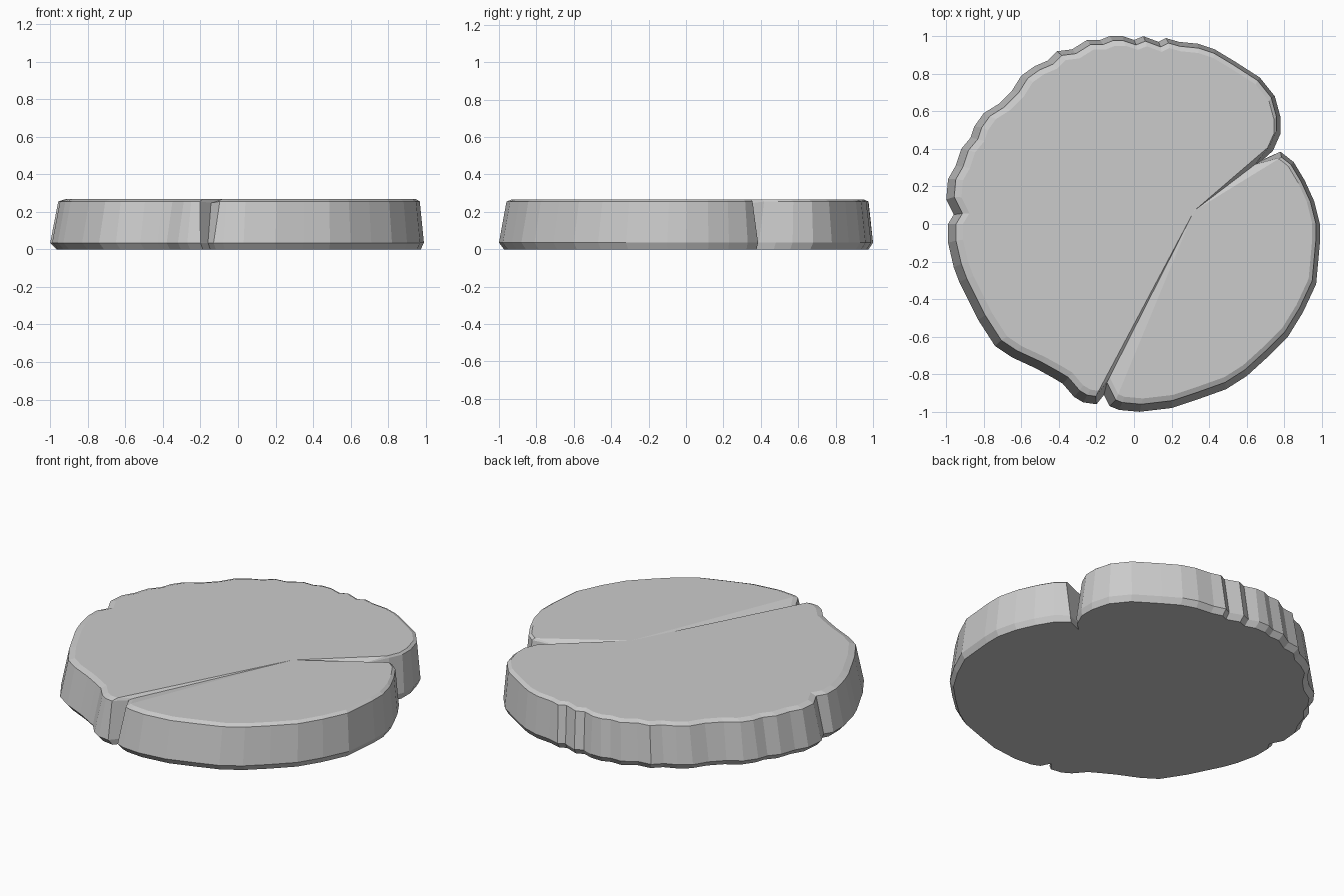
import bpy
import bmesh
from mathutils import Vector

default_cube = bpy.data.objects.get("Cube")
if default_cube:
    bpy.data.objects.remove(default_cube, do_unlink=True)

# Widest outline of the slab, counterclockwise, with a deep split and two small cracks
OUTLINE = [
    (.99, -.1), (.99, 0), (.96, .12), (.91, .23), (.85, .33), (.78, .385),
    (.69, .345), (.74, .39), (.78, .48), (.78, .57), (.75, .68), (.67, .78),
    (.53, .87), (.43, .93), (.34, .96), (.24, .97), (.17, .99), (.13, .97),
    (.05, 1), (0, .98), (-.06, 1), (-.13, 1), (-.18, .98), (-.25, .98),
    (-.33, .93), (-.41, .92), (-.46, .87), (-.53, .84), (-.6, .79), (-.65, .71),
    (-.72, .64), (-.8, .59), (-.85, .52), (-.87, .46), (-.92, .4), (-.95, .31),
    (-.99, .24), (-1, .13), (-.96, .05), (-.99, 0), (-.99, -.1), (-.96, -.23),
    (-.93, -.31), (-.83, -.51), (-.74, -.65), (-.65, -.71), (-.52, -.77),
    (-.43, -.82), (-.38, -.85), (-.32, -.92), (-.27, -.95), (-.2, -.96),
    (-.16, -.91), (-.13, -.97), (-.08, -.99), (.03, -1), (.2, -.98),
    (.35, -.93), (.49, -.88), (.6, -.81), (.71, -.71), (.82, -.6),
    (.9, -.47), (.97, -.32),
]
HUB = Vector((.32, .07))
CRACKS = {OUTLINE.index((.69, .345)): .025, OUTLINE.index((-.16, -.91)): .015}


def inset(points, distance):
    """Move each point inward along its averaged edge normal."""
    result = []
    for i, point in enumerate(points):
        before = (point - points[i - 1]).normalized()
        after = (points[(i + 1) % len(points)] - point).normalized()
        normal_a = Vector((before.y, -before.x))
        normal_b = Vector((after.y, -after.x))
        normal = (normal_a + normal_b).normalized()
        miter = min(1 / max(normal.dot(normal_a), .1), 2)
        result.append(point - normal * distance * miter)
    return result


def toward_hub(points, scale):
    return [HUB + (point - HUB) * scale for point in points]


def make_ring(bm, points, height, crack_scale=0):
    return [bm.verts.new((p.x, p.y, height - CRACKS.get(i, 0) * crack_scale))
            for i, p in enumerate(points)]


def bridge(bm, lower, upper):
    for i in range(len(lower)):
        j = (i + 1) % len(lower)
        bm.faces.new((lower[i], lower[j], upper[j], upper[i]))


# Bark wall: chamfered foot, tapering side and softened top rim
widest = [Vector(p) for p in OUTLINE]
top_edge = [p + Vector((.01, .008)) for p in inset(widest, .032)]
bm = bmesh.new()
rings = [
    make_ring(bm, toward_hub(widest, .975), 0),
    make_ring(bm, widest, .035),
    make_ring(bm, top_edge, .255, .5),
    make_ring(bm, toward_hub(top_edge, .97), .267, 1),
]
for lower, upper in zip(rings, rings[1:]):
    bridge(bm, lower, upper)

# Underside and cut top, whose lowered crack ends make fading grooves
bm.faces.new(list(reversed(rings[0])))
centre = bm.verts.new((HUB.x, HUB.y, .267))
rim = rings[-1]
for i in range(len(rim)):
    bm.faces.new((rim[i], rim[(i + 1) % len(rim)], centre))
bmesh.ops.recalc_face_normals(bm, faces=bm.faces)

mesh = bpy.data.meshes.new("wood_slice")
bm.to_mesh(mesh)
bm.free()
wood_slice = bpy.data.objects.new("wood_slice", mesh)
bpy.context.collection.objects.link(wood_slice)

# Plain grey surface
grey = bpy.data.materials.new("plain_grey")
grey.use_nodes = True
colour = (.6, .6, .6, 1)
grey.diffuse_color = colour
grey.node_tree.nodes["Principled BSDF"].inputs["Base Color"].default_value = colour
mesh.materials.append(grey)
